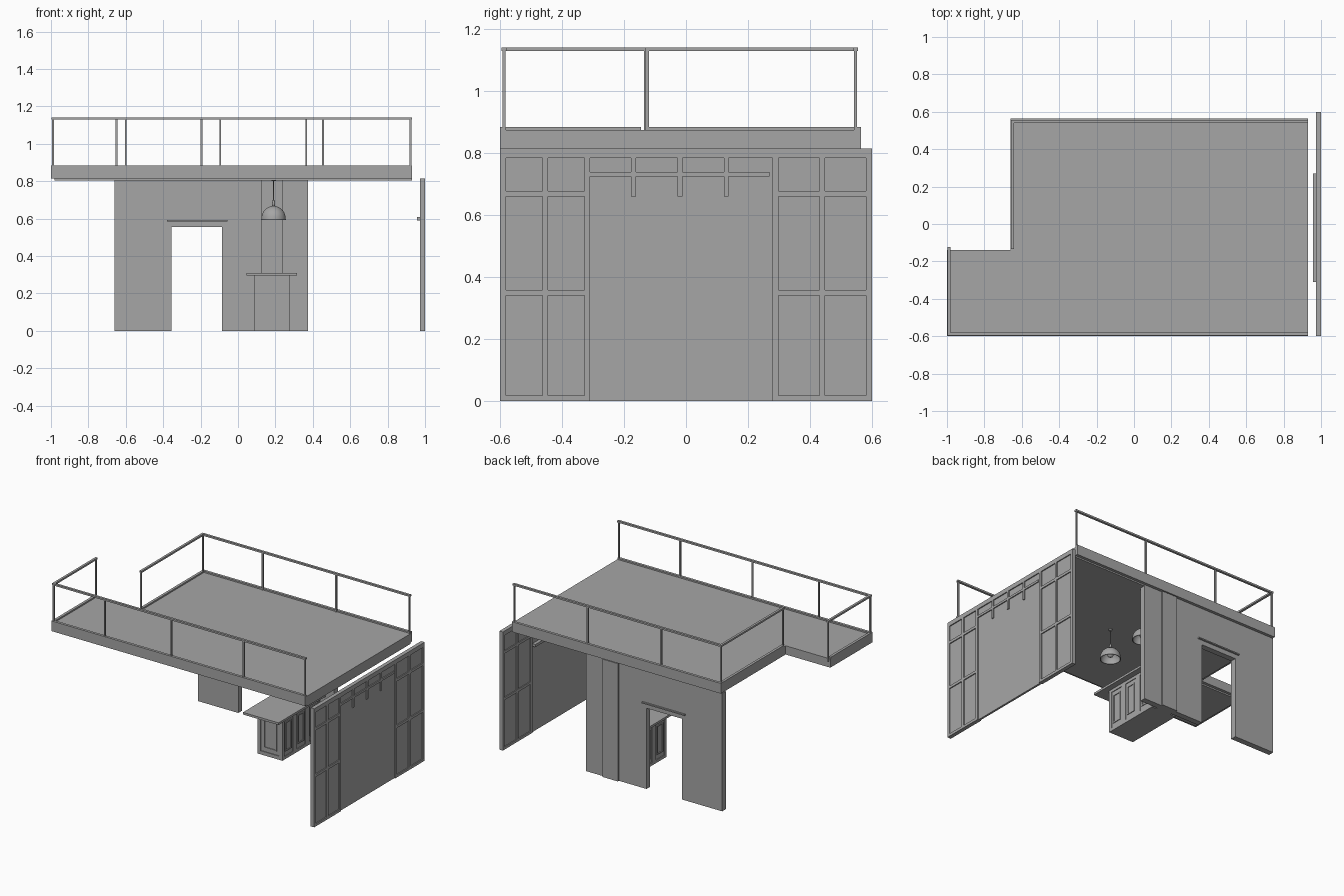
import bpy, bmesh, math
from mathutils import Vector

if "Cube" in bpy.data.objects:
    bpy.data.objects.remove(bpy.data.objects["Cube"])

grey = bpy.data.materials.new("plain grey")
grey.use_nodes = True
TONE = (0.38, 0.38, 0.38, 1)
grey.diffuse_color = TONE
grey.node_tree.nodes["Principled BSDF"].inputs["Base Color"].default_value = TONE


def finish(name, bm):
    bmesh.ops.recalc_face_normals(bm, faces=bm.faces[:])
    mesh = bpy.data.meshes.new(name)
    bm.to_mesh(mesh)
    bm.free()
    mesh.materials.append(grey)
    obj = bpy.data.objects.new(name, mesh)
    bpy.context.collection.objects.link(obj)
    return obj


def boxes(name, spans):
    """One object from boxes given as (x0, x1, y0, y1, z0, z1)."""
    bm = bmesh.new()
    for x0, x1, y0, y1, z0, z1 in spans:
        verts = bmesh.ops.create_cube(bm, size=1)["verts"]
        for v in verts:
            v.co = Vector((x1 if v.co.x > 0 else x0,
                           y1 if v.co.y > 0 else y0,
                           z1 if v.co.z > 0 else z0))
    return finish(name, bm)


def prism(name, outline, along, depth):
    """Extrude a closed outline of 3D points along a direction."""
    bm = bmesh.new()
    face = bm.faces.new([bm.verts.new(p) for p in outline])
    new = bmesh.ops.extrude_face_region(bm, geom=[face])["geom"]
    moved = [g for g in new if isinstance(g, bmesh.types.BMVert)]
    bmesh.ops.translate(bm, verts=moved, vec=Vector(along) * depth)
    return finish(name, bm)


def lathe(name, profile, x, y, closed=False):
    bm = bmesh.new()
    verts = [bm.verts.new((x + r, y, z)) for r, z in profile]
    edges = [bm.edges.new(p) for p in zip(verts, verts[1:])]
    bmesh.ops.spin(bm, geom=verts + edges, cent=(x, y, 0), axis=(0, 0, 1),
                   angle=math.tau, steps=32)
    bmesh.ops.remove_doubles(bm, verts=bm.verts[:], dist=0.0002)
    obj = finish(name, bm)
    for p in obj.data.polygons:
        p.use_smooth = True
    return obj


# Upper floor: L-shaped slab with a thin ceiling layer below
def l_shape(inset, z):
    left, right, front, back = -1 + inset, 0.93, -0.6 + inset, 0.565 - inset
    return [(left, front, z), (right, front, z), (right, back, z),
            (-0.66 + inset, back, z), (-0.66 + inset, -0.14 - inset, z),
            (left, -0.14 - inset, z)]


prism("floor_slab", l_shape(0, 0.815), (0, 0, 1), 0.06)
prism("ceiling_layer", l_shape(0.02, 0.805), (0, 0, 1), 0.012)

# Curb strips under the railings
W = 0.018
boxes("floor_curb", [
    (-1, 0.93, -0.6, -0.6 + W, 0.87, 0.885),
    (-1, -1 + W, -0.6, -0.145, 0.87, 0.885),
    (-0.66, -0.66 + W, -0.122, 0.565, 0.87, 0.885),
    (-0.66, 0.93, 0.565 - W, 0.565, 0.87, 0.885)])

# Railings: square posts and flat handrails
T = 0.005
posts = [(x, -0.588) for x in (-0.99, -0.6, -0.095, 0.455, 0.922)]
posts += [(x, 0.547) for x in (-0.65, -0.195, 0.365, 0.922)]
posts += [(-0.99, -0.13), (-0.65, -0.125)]
boxes("railing_posts", [(x - T, x + T, y - T, y + T, 0.86, 1.135) for x, y in posts])
H = 0.008
rails = [(-0.99, 0.922, -0.588, -0.588), (-0.65, 0.922, 0.547, 0.547),
         (-0.99, -0.99, -0.588, -0.13), (-0.65, -0.65, -0.125, 0.547)]
boxes("handrails", [(a - H, b + H, c - H, d + H, 1.13, 1.142) for a, b, c, d in rails])

# Back wall with a doorway
Y0, Y1 = 0.51, 0.55
outline = [(-0.66, 0), (-0.355, 0), (-0.355, 0.555), (-0.085, 0.555),
           (-0.085, 0), (0.375, 0), (0.375, 0.81), (-0.66, 0.81)]
prism("back_wall", [(x, Y0, z) for x, z in outline], (0, 1, 0), Y1 - Y0)
boxes("wall_pilaster", [(0.125, 0.24, Y0 - 0.015, Y1 + 0.012, 0, 0.81)])
boxes("door_hood", [(-0.38, -0.055, Y0 - 0.012, Y1 + 0.012, 0.586, 0.594)])

# Side wall with raised trim on both faces
boxes("side_wall", [(0.979, 0.993, -0.6, 0.6, 0, 0.815)])
trim = [(-0.6, 0.6, 0.785, 0.815), (-0.31, 0.27, 0.725, 0.74)]
for a, b in ((-0.6, -0.31), (0.28, 0.6)):
    mid = (a + b) / 2
    trim += [(y - 0.009, y + 0.009, 0, 0.815) for y in (a + 0.009, mid, b - 0.009)]
    trim += [(a, b, z, z + 0.018) for z in (0, 0.34, 0.66)]
trim += [(y - 0.008, y + 0.008, 0.66, 0.79) for y in (-0.17, -0.02, 0.13)]
boxes("side_wall_trim", [(0.973, 1.0, *t) for t in trim])
boxes("side_wall_shelf", [(0.956, 0.98, -0.31, 0.27, 0.59, 0.608)])

# Counter with framed panels
CX0, CX1, CY0, CY1 = 0.085, 0.275, 0.09, 0.5
boxes("counter_body", [(CX0 + 0.005, CX1 - 0.005, CY0 + 0.005, CY1, 0, 0.296)])
boxes("counter_top", [(0.045, 0.315, -0.01, CY1, 0.295, 0.31)])


def frame(a, b, z0, z1, w):
    return [(a, a + w, z0, z1), (b - w, b, z0, z1),
            (a, b, z0, z0 + w), (a, b, z1 - w, z1)]


spans = []
n = 3
step = (CY1 - CY0) / n
for a, b, c, d in frame(CX0, CX1, 0, 0.295, 0.025) + frame(CX0 + 0.045, CX1 - 0.045, 0.05, 0.25, 0.008):
    spans.append((a, b, CY0, CY0 + 0.01, c, d))
for i in range(n):
    p, q = CY0 + i * step, CY0 + (i + 1) * step
    for a, b, c, d in frame(p, q, 0, 0.295, 0.02) + frame(p + 0.035, q - 0.035, 0.05, 0.25, 0.008):
        spans += [(CX0, CX0 + 0.01, a, b, c, d), (CX1 - 0.01, CX1, a, b, c, d)]
boxes("counter_frames", spans)

# Hanging lamps: open domes on thin rods
dome = [(0.065 * math.cos(t), 0.6 + 0.068 * math.sin(t))
        for t in (math.radians(90 * i / 10) for i in range(10))]
inner = [(r * 0.95, 0.6 + (z - 0.6) * 0.94) for r, z in reversed(dome)]
shade = [(0, 0.664)] + inner + [(0.06, 0.592), (0.066, 0.592)] + dome + [(0, 0.668)]
rod = [(0, 0.66), (0.008, 0.66), (0.008, 0.685), (0.0025, 0.705), (0.0025, 0.8),
       (0.012, 0.802), (0.012, 0.808), (0, 0.808)]
for i, y in enumerate((0.0, 0.31)):
    lathe("lamp_shade_%d" % (i + 1), shade, 0.19, y)
    lathe("lamp_rod_%d" % (i + 1), rod, 0.19, y)
    bulb = [(0.02 * math.sin(t), 0.625 - 0.02 * math.cos(t))
            for t in (math.pi * k / 8 for k in range(9))]
    lathe("lamp_bulb_%d" % (i + 1), bulb, 0.19, y)
